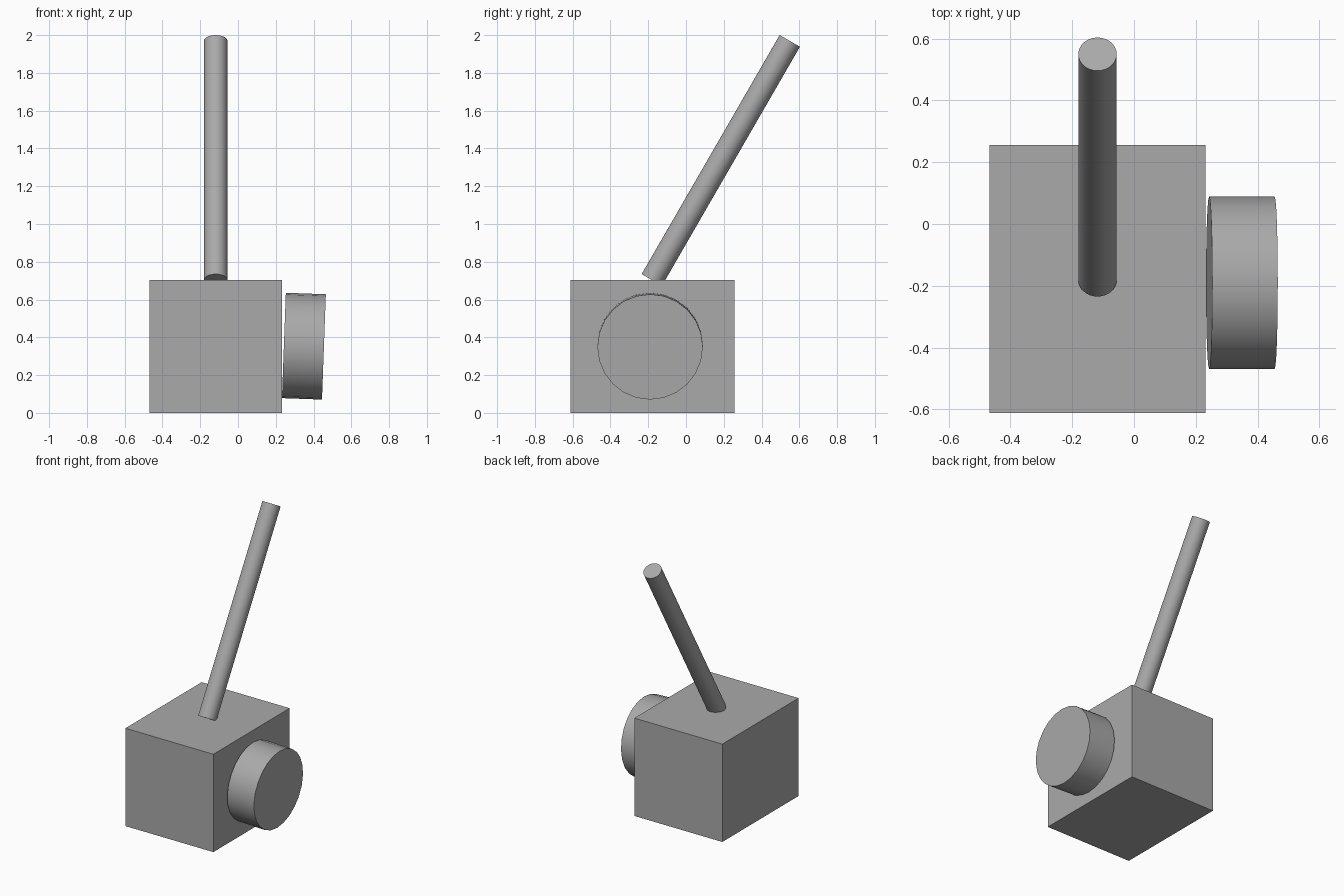
import bpy
import math
from mathutils import Vector

old = bpy.data.objects.get("Cube")
if old:
    bpy.data.objects.remove(old, do_unlink=True)

GREY = (0.4, 0.4, 0.4, 1.0)
grey = bpy.data.materials.new("plain grey")
grey.use_nodes = True
grey.diffuse_color = GREY
grey.node_tree.nodes["Principled BSDF"].inputs["Base Color"].default_value = GREY


def finish(name):
    obj = bpy.context.object
    obj.name = name
    obj.data.materials.append(grey)
    return obj


def cylinder(name, start, direction, length, radius, sides):
    """Smooth-sided cylinder with sharp flat ends, growing from start."""
    axis = Vector(direction).normalized()
    bpy.ops.mesh.primitive_cylinder_add(
        vertices=sides, radius=radius, depth=length,
        location=Vector(start) + axis * length / 2,
        rotation=axis.to_track_quat('Z', 'Y').to_euler())
    bpy.ops.object.shade_smooth_by_angle(angle=math.radians(30))
    return finish(name)


# Box body resting on the ground
bpy.ops.mesh.primitive_cube_add(size=1, location=(-0.118, -0.178, 0.352))
body = finish("box_body")
body.scale = (0.70, 0.867, 0.704)

# Long rod leaning backwards out of the top
lean = math.radians(30)
cylinder("leaning_rod", (-0.118, -0.181, 0.704),
         (0, math.sin(lean), math.cos(lean)), 1.461, 0.062, 32)

# Round knob on the left side, drooping slightly
droop = math.radians(2.1)
cylinder("side_knob", (0.243, -0.19, 0.357),
         (math.cos(droop), 0, -math.sin(droop)), 0.212, 0.279, 24)
